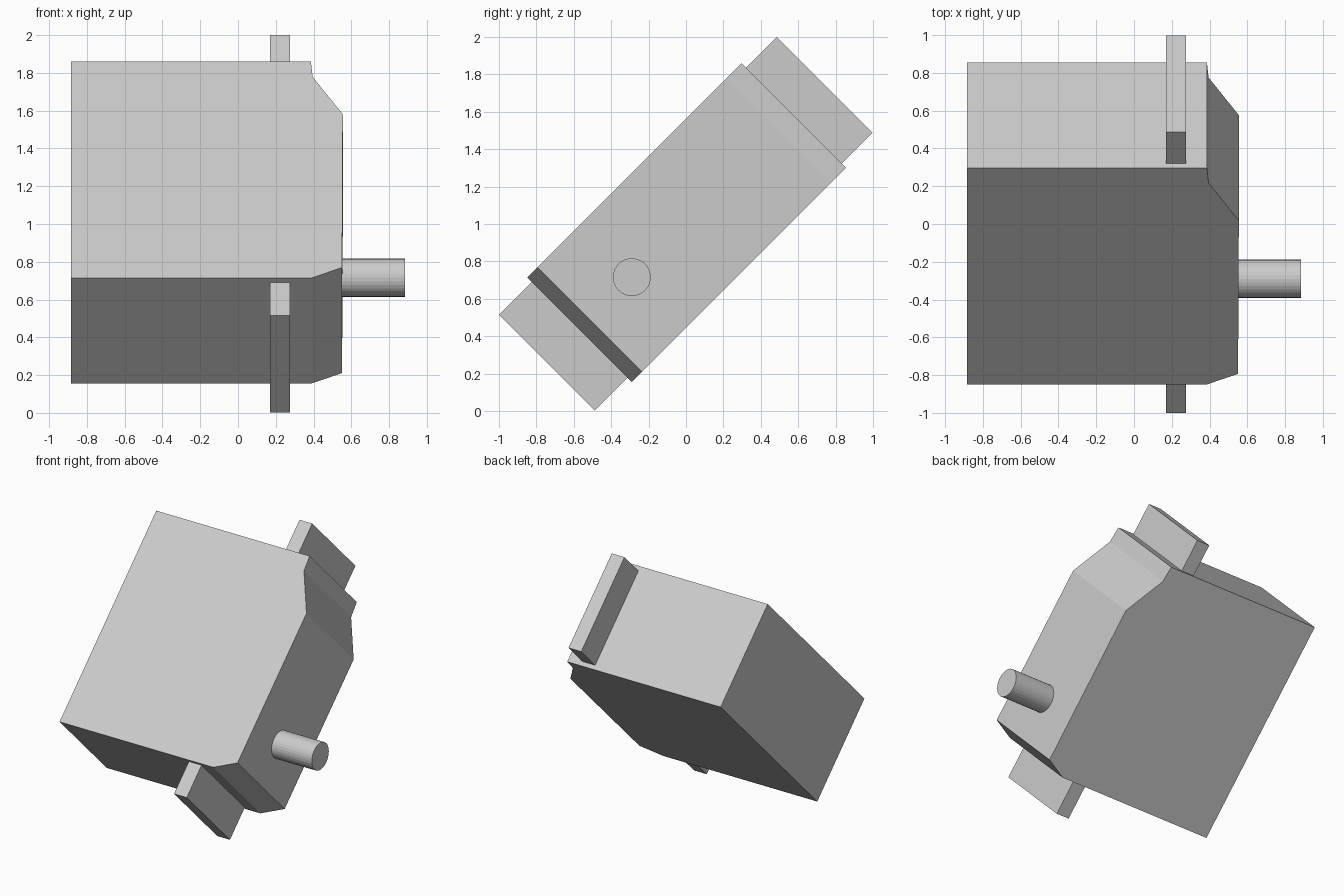
import bpy, bmesh, math
from mathutils import Matrix

if "Cube" in bpy.data.objects:
    bpy.data.objects.remove(bpy.data.objects["Cube"])

# Everything is laid out flat (x, length, thickness), then tilted 45 degrees about x
TILT = Matrix.Rotation(math.radians(45), 4, 'X')


def finish(name, bm):
    bmesh.ops.recalc_face_normals(bm, faces=bm.faces)
    bmesh.ops.transform(bm, matrix=TILT, verts=bm.verts)
    mesh = bpy.data.meshes.new(name)
    bm.to_mesh(mesh)
    bm.free()
    obj = bpy.data.objects.new(name, mesh)
    bpy.context.collection.objects.link(obj)
    return obj


def prism(name, outline, low, high):
    bm = bmesh.new()
    face = bm.faces.new([bm.verts.new((x, u, low)) for x, u in outline])
    top = bmesh.ops.extrude_face_region(bm, geom=[face])['geom']
    verts = [g for g in top if isinstance(g, bmesh.types.BMVert)]
    bmesh.ops.translate(bm, verts=verts, vec=(0, 0, high - low))
    return finish(name, bm)


# Motor case with chamfered front end
prism("case", [(-0.885, -0.095), (0.388, -0.095), (0.551, -0.017), (0.555, 1.13),
               (0.395, 1.411), (0.386, 1.524), (-0.885, 1.524)], 0.315, 1.105)

# Mounting tabs at both ends
for name, u0, u1 in (("lower_tab", -0.343, -0.095), ("upper_tab", 1.524, 1.758)):
    prism(name, [(0.17, u0), (0.275, u0), (0.275, u1), (0.17, u1)], 0.347, 1.071)

# Output shaft
bm = bmesh.new()
bmesh.ops.create_cone(bm, cap_ends=True, segments=32, radius1=0.101, radius2=0.101, depth=0.335,
                      matrix=Matrix.Translation((0.7175, 0.301, 0.711)) @ Matrix.Rotation(math.pi / 2, 4, 'Y'))
finish("output_shaft", bm)
